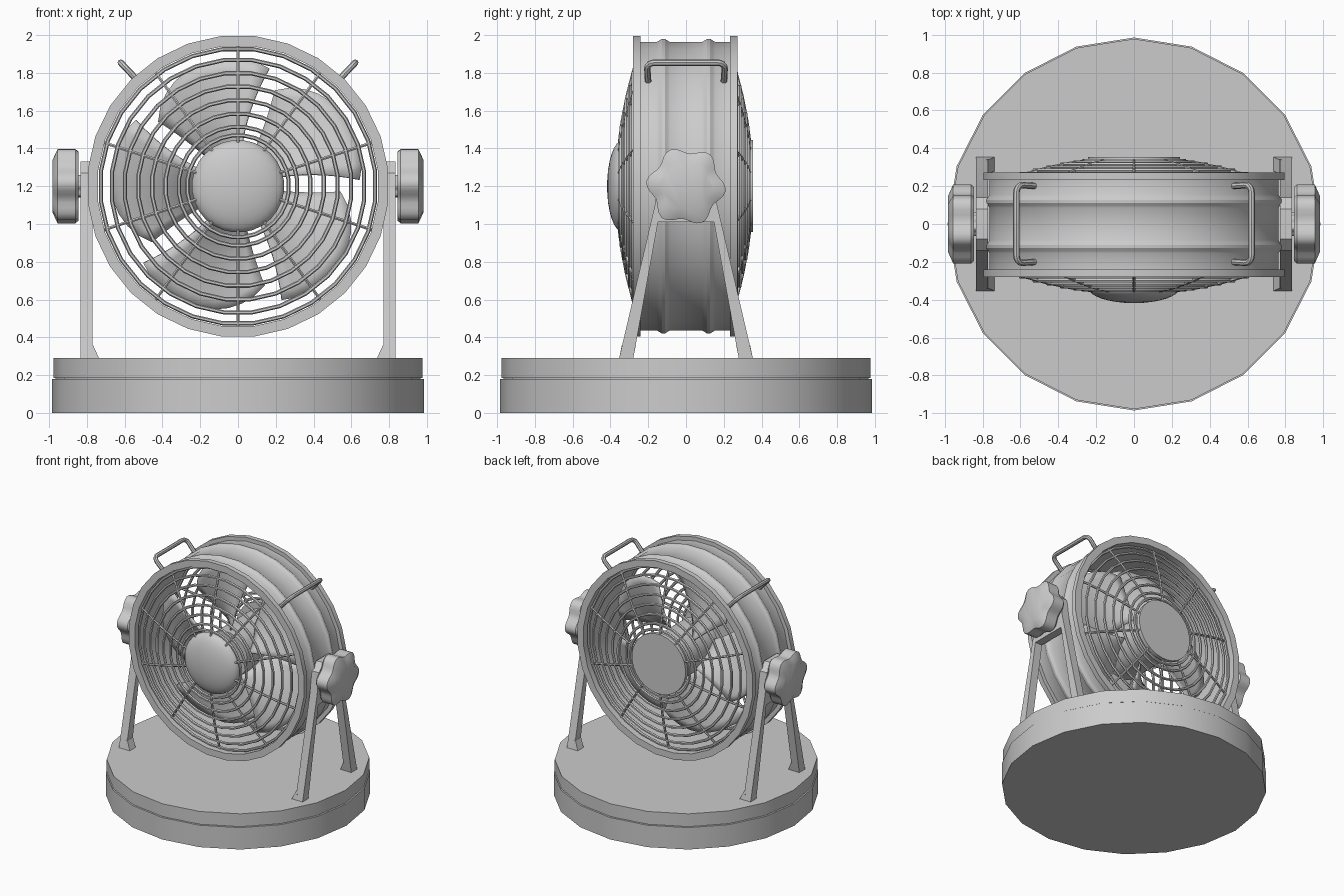
import bpy, bmesh
from math import sin, cos, pi, radians
from mathutils import Vector, Matrix

if "Cube" in bpy.data.objects:
    bpy.data.objects.remove(bpy.data.objects["Cube"])

SEG = 28          # sides of the drum and grille rings
CZ = 1.2          # height of the fan axis

grey = bpy.data.materials.new("light_grey")
grey.diffuse_color = (0.6, 0.6, 0.6, 1)
grey.use_nodes = True
grey.node_tree.nodes["Principled BSDF"].inputs["Base Color"].default_value = grey.diffuse_color


def finish(bm, name, angle=32):
    bmesh.ops.remove_doubles(bm, verts=bm.verts, dist=1e-5)
    bmesh.ops.recalc_face_normals(bm, faces=bm.faces)
    me = bpy.data.meshes.new(name)
    bm.to_mesh(me)
    bm.free()
    me.materials.append(grey)
    ob = bpy.data.objects.new(name, me)
    bpy.context.collection.objects.link(ob)
    bpy.ops.object.select_all(action='DESELECT')
    ob.select_set(True)
    bpy.context.view_layer.objects.active = ob
    bpy.ops.object.shade_smooth_by_angle(angle=radians(angle))
    return ob


def lathe(bm, profile, closed=True, seg=SEG):
    """Revolve (radius, y) points about the fan axis."""
    loops = []
    for i in range(seg):
        a = 2 * pi * (i + 0.5) / seg + pi / 2
        loops.append([bm.verts.new((r * cos(a), y, CZ + r * sin(a))) for r, y in profile])
    n = len(profile)
    for i in range(seg):
        p, q = loops[i], loops[(i + 1) % seg]
        for j in range(n if closed else n - 1):
            k = (j + 1) % n
            if profile[j][0] < 1e-6:
                bm.faces.new((p[j], p[k], q[k]))
            elif profile[k][0] < 1e-6:
                bm.faces.new((p[j], p[k], q[j]))
            else:
                bm.faces.new((p[j], p[k], q[k], q[j]))


def prism(bm, pts, lift):
    """Extrude an outline; lift(p, side) gives the 3D point on side 0 or 1."""
    a = [bm.verts.new(lift(p, 0)) for p in pts]
    b = [bm.verts.new(lift(p, 1)) for p in pts]
    bm.faces.new(a)
    bm.faces.new(b[::-1])
    for i in range(len(pts)):
        k = (i + 1) % len(pts)
        bm.faces.new((a[i], a[k], b[k], b[i]))


def tube(bm, path, rad, side, sides=6):
    """Sweep a round bar along a planar path; side is the plane normal."""
    rings = []
    for i, p in enumerate(path):
        t = (path[min(i + 1, len(path) - 1)] - path[max(i - 1, 0)]).normalized()
        u = t.cross(side)
        rings.append([bm.verts.new(p + rad * (cos(2 * pi * k / sides) * u
                      + sin(2 * pi * k / sides) * side)) for k in range(sides)])
    for r0, r1 in zip(rings, rings[1:]):
        for k in range(sides):
            m = (k + 1) % sides
            bm.faces.new((r0[k], r0[m], r1[m], r1[k]))
    bm.faces.new(rings[0])
    bm.faces.new(rings[-1][::-1])


# Base: two stacked 20-sided discs with a thin seam
for name, rad, z0, z1 in (("base_lower", 0.985, 0, 0.18), ("base_seam", 0.965, 0.175, 0.19),
                          ("base_upper", 0.978, 0.185, 0.29)):
    bm = bmesh.new()
    bmesh.ops.create_cone(bm, cap_ends=True, segments=20, radius1=rad, radius2=rad, depth=z1 - z0,
                          matrix=Matrix.Translation((0, 0, (z0 + z1) / 2)))
    finish(bm, name)

# Drum: shell with two rolled ribs and a flange at each end
outer = [(0.8, -0.28), (0.8, -0.24), (0.768, -0.24)]
for c in (-0.12, 0.12):
    outer += [(0.768, c - 0.035), (0.776, c - 0.022), (0.785, c - 0.008),
              (0.785, c + 0.008), (0.776, c + 0.022), (0.768, c + 0.035)]
outer += [(0.768, 0.232), (0.8, 0.232), (0.8, 0.272), (0.745, 0.272), (0.745, -0.28)]
bm = bmesh.new()
lathe(bm, outer)
finish(bm, "drum")


# Grilles: domed set of rings joined by ten spokes
def dome_y(r, s):
    return s * (0.365 - 0.236 * r * r) - (0.015 if s > 0 else 0)


for name, s in (("front_grille", -1), ("rear_grille", 1)):
    bm = bmesh.new()
    for r in (0.27, 0.315, 0.385, 0.457, 0.53, 0.602, 0.672, 0.73):
        lathe(bm, [(r + 0.011 * cos(k * pi / 3), dome_y(r, s) + 0.011 * sin(k * pi / 3))
                   for k in range(6)])
    for i in range(10):
        a = pi / 2 + i * pi / 5
        d = Vector((cos(a), 0, sin(a)))
        path = [d * r + Vector((0, dome_y(r, s), CZ)) for r in (0.22, 0.35, 0.48, 0.61, 0.75)]
        tube(bm, path, 0.009, d.cross(Vector((0, 1, 0))))
    finish(bm, name)

# Front dome cap, rear disc cap and the motor hub between them
bm = bmesh.new()
lathe(bm, [(0, -0.32), (0.245, -0.32)] + [(0.245 * cos(t * pi / 16), -0.335 - 0.083 * sin(t * pi / 16))
      for t in range(8)] + [(0, -0.418)], closed=False)
finish(bm, "front_cap", 50)
bm = bmesh.new()
lathe(bm, [(0, 0.325), (0.245, 0.325), (0.245, 0.355), (0, 0.355)], closed=False)
finish(bm, "rear_cap")
bm = bmesh.new()
lathe(bm, [(0, -0.15), (0.19, -0.15), (0.19, 0.33), (0, 0.33)], closed=False)
finish(bm, "motor_hub")

# Fan blades: five pitched, rounded paddles
bm = bmesh.new()
NU, NV = 10, 8
for b in range(5):
    grid = []
    for j in range(NV + 1):
        v = j / NV
        row = []
        for i in range(NU + 1):
            u = i / NU
            a = radians(86 - 11 * v + u * (50 + 16 * v) - 72 * b)
            tip = 0.675 - 0.13 * max(0, u - 0.45) ** 2 / 0.3 - 0.03 * max(0, 0.15 - u) / 0.15
            r = 0.18 + (tip - 0.18) * v
            row.append(bm.verts.new((r * cos(a), 0.22 * (u - 0.5) * (1 - 0.3 * v), CZ + r * sin(a))))
        grid.append(row)
    for j in range(NV):
        for i in range(NU):
            bm.faces.new((grid[j][i], grid[j][i + 1], grid[j + 1][i + 1], grid[j + 1][i]))
blades = finish(bm, "fan_blades")
mod = blades.modifiers.new("thickness", 'SOLIDIFY')
mod.thickness = 0.012
mod.offset = 0

# Parts repeated on both sides
for s, label in ((-1, "left"), (1, "right")):
    # carry handle: rounded bar standing off the drum
    a = radians(46.5)
    d = Vector((s * cos(a), 0, sin(a)))
    half = [(0.20, 0.755), (0.205, 0.86)]
    half += [(0.165 + 0.04 * cos(t * pi / 8), 0.862 + 0.04 * sin(t * pi / 8)) for t in range(1, 5)]
    pts = half + [(-y, r) for y, r in reversed(half)]
    bm = bmesh.new()
    tube(bm, [d * r + Vector((0, y, CZ)) for y, r in pts], 0.017,
         d.cross(Vector((0, 1, 0))).normalized(), 8)
    finish(bm, label + "_handle", 40)

    # A-shaped stand: two splayed legs meeting in a pivot plate
    bm = bmesh.new()
    side = [(0.28, 0.285), (0.355, 0.285), (0.165, 1.1), (0.14, 1.27), (0.08, 1.33)]
    arch = [(0.148, 1.01)]
    outline = arch + side + [(-y, z) for y, z in reversed(side)] + [(-y, z) for y, z in arch]
    prism(bm, outline, lambda p, k: (s * (0.77 + 0.065 * k), p[0], p[1]))
    finish(bm, label + "_stand")

    # flared feet
    bm = bmesh.new()
    for f in (-1, 1):
        prism(bm, [(0.735, 0.288), (0.78, 0.288), (0.78, 0.36), (0.768, 0.36)],
              lambda p, k: (s * p[0], f * ((0.28, 0.354)[k] - 0.2 * (p[1] - 0.288)), p[1]))
    finish(bm, label + "_feet")

    # six-lobed knob with a chamfered outer rim
    bm = bmesh.new()
    N = 48
    rings = []
    for x, scale in ((0.82, 0.3), (0.845, 0.3), (0.845, 0.93), (0.86, 1.0), (0.955, 1.0), (0.983, 0.7)):
        rings.append([])
        for i in range(N):
            t = 2 * pi * i / N
            r = (0.192 + 0.019 * cos(6 * (t + radians(6)))) * scale
            rings[-1].append(bm.verts.new((s * x, r * cos(t), CZ + r * sin(t))))
    for p, q in zip(rings, rings[1:]):
        for i in range(N):
            k = (i + 1) % N
            bm.faces.new((p[i], p[k], q[k], q[i]))
    bm.faces.new(rings[0])
    bm.faces.new(rings[-1])
    finish(bm, label + "_knob")
